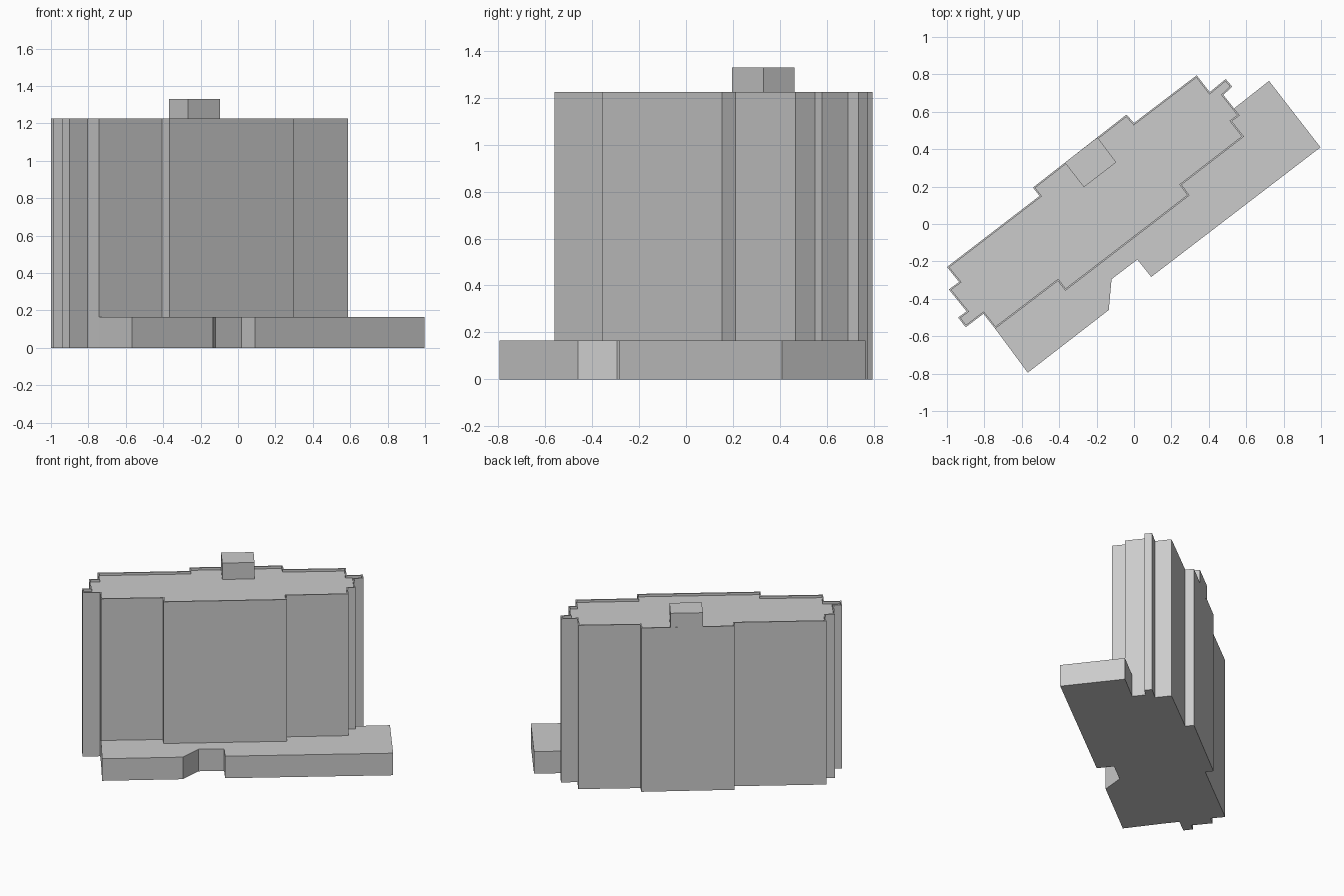
import bpy
import bmesh

default_cube = bpy.data.objects.get("Cube")
if default_cube:
    bpy.data.objects.remove(default_cube, do_unlink=True)

PODIUM_TOP = 0.165
PARAPET_TOP = 1.225
PARAPET_DEPTH = 0.018
PARAPET_WIDTH = 0.009
PENTHOUSE_TOP = 1.33

# Single concrete colour
concrete = bpy.data.materials.new("concrete grey")
concrete.use_nodes = True
colour = (0.6, 0.6, 0.6, 1)
concrete.diffuse_color = colour
concrete.node_tree.nodes["Principled BSDF"].inputs["Base Color"].default_value = colour


def build_prism(name, outline, bottom, top, parapet=False):
    """Extrude a plan outline; optionally sink the roof behind a parapet."""
    bm = bmesh.new()
    floor = bm.faces.new([bm.verts.new((x, y, bottom)) for x, y in outline])
    cap = bmesh.ops.extrude_face_region(bm, geom=[floor], use_keep_orig=True)["geom"]
    bmesh.ops.translate(bm, vec=(0, 0, top - bottom),
                        verts=[v for v in cap if isinstance(v, bmesh.types.BMVert)])
    bmesh.ops.recalc_face_normals(bm, faces=bm.faces[:])
    if parapet:
        roof = max(bm.faces, key=lambda f: f.calc_center_median().z)
        bmesh.ops.inset_region(bm, faces=[roof], thickness=PARAPET_WIDTH,
                               use_even_offset=True)
        sunk = bmesh.ops.extrude_discrete_faces(bm, faces=[roof])["faces"][0]
        bmesh.ops.translate(bm, vec=(0, 0, -PARAPET_DEPTH), verts=sunk.verts[:])
    mesh = bpy.data.meshes.new(name)
    bm.to_mesh(mesh)
    bm.free()
    mesh.materials.append(concrete)
    obj = bpy.data.objects.new(name, mesh)
    bpy.context.collection.objects.link(obj)
    return obj


# Plan outlines of the tower, one side at a time
back_side = [(-1, -.23), (-.505, .15), (-.54, .195), (-.04, .585), (0, .54), (.335, .795)]
right_end = [(.405, .705), (.49, .775), (.525, .735), (.478, .69)]
front_side = [(.565, .58), (.523, .55), (.588, .467), (.255, .21), (.297, .153),
              (-.367, -.357), (-.407, -.305), (-.742, -.56)]
left_end = [(-.805, -.48), (-.9, -.552), (-.94, -.5), (-.895, -.467),
            (-.99, -.35), (-.935, -.31)]

build_prism("tower", back_side + right_end + front_side + left_end,
            0, PARAPET_TOP, parapet=True)

# Low podium hugging the front of the tower, with a notched entrance
podium_edge = [(-.568, -.795), (-.135, -.46), (-.12, -.295), (.018, -.19),
               (.092, -.283), (.997, .41), (.722, .765), (.535, .618)]
build_prism("podium", front_side + podium_edge, 0, PODIUM_TOP)

# Rooftop lift housing, flush with the back wall
build_prism("roof_housing", [(-.37, .328), (-.195, .463), (-.095, .33), (-.268, .197)],
            PARAPET_TOP - PARAPET_DEPTH, PENTHOUSE_TOP)
